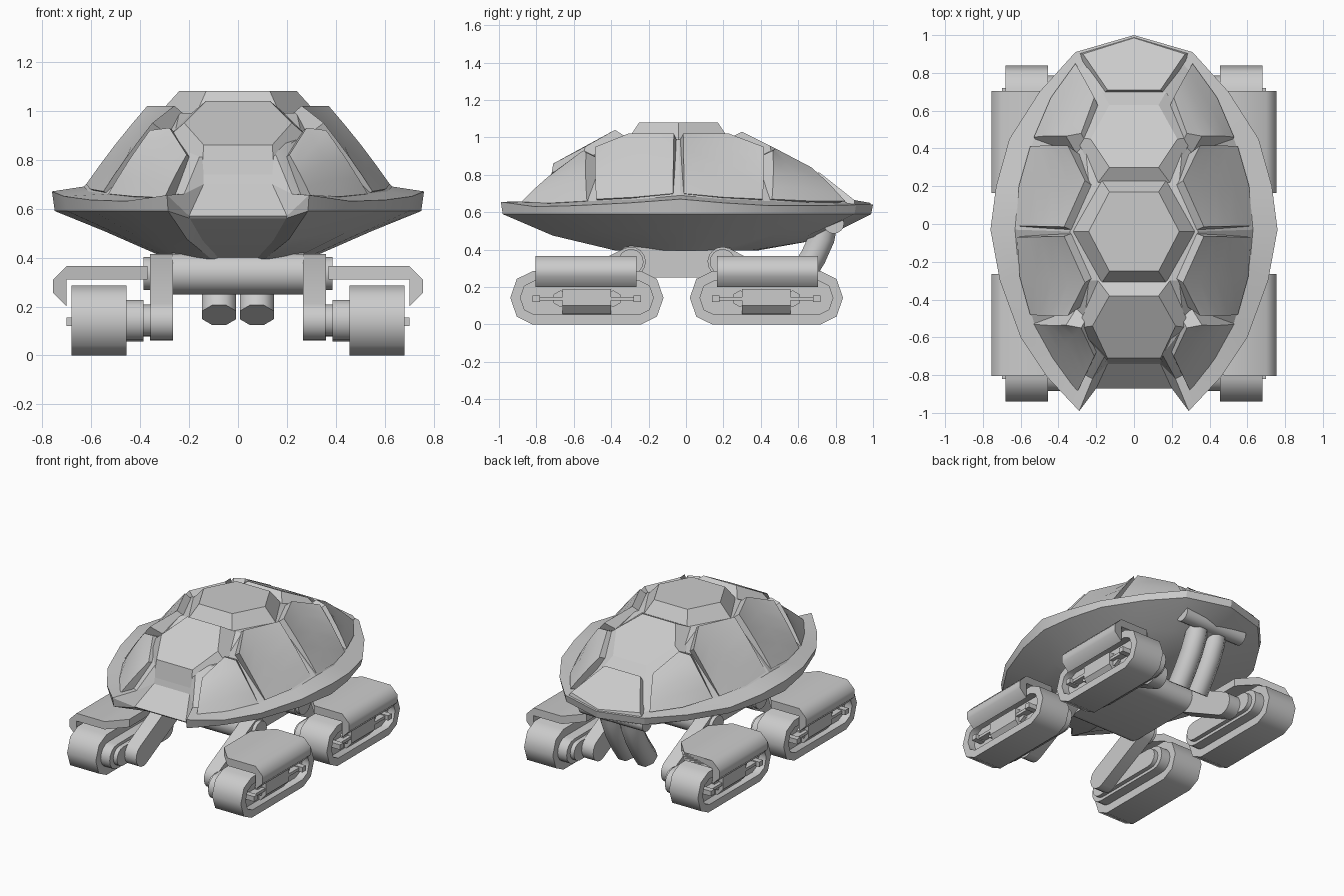
import bpy, bmesh, math
from mathutils import Vector

if "Cube" in bpy.data.objects:
    bpy.data.objects.remove(bpy.data.objects["Cube"])

grey = bpy.data.materials.new("light_grey")
grey.diffuse_color = (0.6, 0.6, 0.6, 1)
grey.use_nodes = True
grey.node_tree.nodes["Principled BSDF"].inputs["Base Color"].default_value = grey.diffuse_color
CY = -0.05  # front/back symmetry line of the running gear


def finish(name, verts, faces, angle=30):
    bm = bmesh.new()
    vs = [bm.verts.new(v) for v in verts]
    for f in faces:
        bm.faces.new([vs[i] for i in f])
    bmesh.ops.remove_doubles(bm, verts=bm.verts, dist=0.0005)
    bmesh.ops.recalc_face_normals(bm, faces=bm.faces)
    me = bpy.data.meshes.new(name)
    bm.to_mesh(me)
    bm.free()
    ob = bpy.data.objects.new(name, me)
    bpy.context.collection.objects.link(ob)
    me.materials.append(grey)
    bpy.ops.object.select_all(action='DESELECT')
    ob.select_set(True)
    bpy.context.view_layer.objects.active = ob
    bpy.ops.object.shade_smooth_by_angle(angle=math.radians(angle))
    return ob


def loft(name, rings, angle=30):
    """Skin closed rings of equal size and cap both ends."""
    n = len(rings[0])
    verts = [p for r in rings for p in r]
    faces = [(k * n + i, k * n + (i + 1) % n, (k + 1) * n + (i + 1) % n, (k + 1) * n + i)
             for k in range(len(rings) - 1) for i in range(n)]
    faces += [tuple(range(n)), tuple(range((len(rings) - 1) * n, len(rings) * n))]
    return finish(name, verts, faces, angle)


def stadium(a, b, r, segs=8, squash=1.0):
    """Outline in (y, z) around two centres; a may equal b for a circle."""
    t = math.atan2(b[1] - a[1], b[0] - a[0])
    pts = []
    for c, t0 in ((b, t - math.pi / 2), (a, t + math.pi / 2)):
        for i in range(segs + 1):
            q = t0 + math.pi * i / segs
            pts.append((c[0] + r * squash * math.cos(q), c[1] + r * math.sin(q)))
    if a == b:
        pts = pts[:segs] + pts[segs + 1:-1]
    return pts


def across(name, sections, sx=1, sy=1, angle=30):
    """Loft (x, outline) sections sideways; y is measured from CY."""
    return loft(name, [[(sx * x, CY + sy * y, z) for y, z in o] for x, o in sections], angle)


def box(y0, y1, z0, z1):
    return [(y0, z0), (y1, z0), (y1, z1), (y0, z1)]


def mirrored(half):
    """Front-to-back half outline joined with its mirror image."""
    return half + [(-x, y, z) for x, y, z in reversed(half) if abs(x) > 1e-6]


# Shell body: belly, rim, dome foot and shoulder rings
outline = [(0.2, -0.87), (0.29, -0.99), (0.46, -0.81), (0.60, -0.6), (0.71, -0.3), (0.76, -0.03),
           (0.73, 0.2), (0.66, 0.45), (0.5, 0.7), (0.31, 0.91), (0, 1.0)]
foot = [(0.14, -0.74, 0.70), (0.22, -0.82, 0.66), (0.40, -0.72, 0.65), (0.53, -0.52, 0.66),
        (0.61, -0.25, 0.67), (0.63, -0.03, 0.69), (0.61, 0.2, 0.67), (0.53, 0.45, 0.66),
        (0.41, 0.68, 0.65), (0.24, 0.87, 0.65), (0, 0.92, 0.65)]
shoulder = [(0.14, -0.71, 0.82), (0.15, -0.69, 0.83), (0.24, -0.58, 0.88), (0.26, -0.5, 0.90),
            (0.24, -0.3, 0.99), (0.34, -0.04, 0.99), (0.24, 0.22, 0.99), (0.26, 0.45, 0.91),
            (0.24, 0.55, 0.87), (0.15, 0.69, 0.79), (0, 0.69, 0.79)]
rim_z = [0.57, 0.655, 0.63, 0.635, 0.65, 0.67, 0.65, 0.635, 0.635, 0.64, 0.64]
rim_top = [(x, y, z) for (x, y), z in zip(outline, rim_z)]
rim_low = [(x * 0.985, y * 0.99, 0.56 if i == 0 else 0.59) for i, (x, y) in enumerate(outline)]
belly_mid = [(x * 0.72, y * 0.72, 0.455 + 0.07 * x) for x, y in outline]
belly_low = [(x * 0.38, y * 0.38, 0.395) for x, y in outline]
halves = [belly_low, belly_mid, rim_low, rim_top, foot, shoulder]
rings = [mirrored(h) for h in halves]
n = len(rings[0])
verts = [p for r in rings for p in r]
faces = [(k * n + i, k * n + (i + 1) % n, (k + 1) * n + (i + 1) % n, (k + 1) * n + i)
         for k in range(5) for i in range(n)]
for base in (0, 5 * n):
    for i in range(9):
        faces.append((base + i, base + i + 1, base + n - 2 - i, base + n - 1 - i))
    faces.append((base + 9, base + 10, base + 11))
finish("shell_body", verts, faces, 20)

# Raised hexagonal plates along the spine
for name, top, low in (
    ("centre_plate", [(0.13, -0.25, 1.08), (0.24, -0.04, 1.08), (0.13, 0.17, 1.08)],
     [(0.17, -0.31, 0.99), (0.34, -0.04, 0.97), (0.17, 0.23, 0.99)]),
    ("back_plate", [(0.13, 0.30, 1.03), (0.23, 0.45, 0.955), (0.13, 0.63, 0.86)],
     [(0.19, 0.22, 0.99), (0.31, 0.46, 0.89), (0.17, 0.70, 0.78)]),
    ("front_plate", [(0.13, -0.38, 1.04), (0.22, -0.54, 0.95), (0.14, -0.71, 0.86)],
     [(0.19, -0.30, 0.99), (0.30, -0.55, 0.88), (0.15, -0.735, 0.71)]),
):
    loft(name, [mirrored(top), mirrored(low)], 10)
loft("tail_plate", [mirrored([(0.14, 0.71, 0.815), (0.27, 0.90, 0.665), (0, 0.985, 0.65)]),
                    mirrored([(0.16, 0.69, 0.76), (0.30, 0.905, 0.62), (0, 0.995, 0.62)])], 10)


def scute(name, inner, outer, sx):
    """Side panel with sloping edges."""
    rows, cols = 5, len(inner)
    core = Vector((0, CY, 0.55))
    grid = []
    for r in range(rows):
        t = r / (rows - 1)
        for a, b in zip(inner, outer):
            p = Vector(a).lerp(Vector(b), t)
            grid.append(p + (p - core).normalized() * 0.006 * math.sin(math.pi * t))
    faces = [(r * cols + c, r * cols + c + 1, (r + 1) * cols + c + 1, (r + 1) * cols + c)
             for r in range(rows - 1) for c in range(cols - 1)]
    border = list(range(cols)) + [r * cols + cols - 1 for r in range(1, rows)]
    border += [(rows - 1) * cols + c for c in range(cols - 2, -1, -1)]
    border += [r * cols for r in range(rows - 2, 0, -1)]
    mid = sum(grid, Vector()) / len(grid)
    skirt = [(mid + (grid[i] - mid) * 1.12).lerp(core, 0.15) for i in border]
    m, k = len(grid), len(border)
    for i in range(k):
        j = (i + 1) % k
        faces.append((border[i], border[j], m + j, m + i))
    faces.append(tuple(range(m, m + k)))
    finish(name, [(sx * p.x, p.y, p.z) for p in grid + skirt], faces, 25)


for sx, side in ((1, "right"), (-1, "left")):
    scute("middle_back_scute_" + side,
          [(0.37, -0.015, 1.02), (0.26, 0.23, 1.02), (0.35, 0.415, 0.95)],
          [(0.62, -0.01, 0.70), (0.61, 0.2, 0.68), (0.55, 0.41, 0.67)], sx)
    scute("middle_front_scute_" + side,
          [(0.37, -0.065, 1.02), (0.26, -0.31, 1.02), (0.35, -0.485, 0.95)],
          [(0.62, -0.07, 0.70), (0.605, -0.28, 0.68), (0.55, -0.48, 0.67)], sx)
    scute("back_corner_scute_" + side,
          [(0.36, 0.465, 0.93), (0.28, 0.48, 0.94), (0.21, 0.67, 0.84)],
          [(0.53, 0.46, 0.67), (0.44, 0.67, 0.66), (0.31, 0.85, 0.66)], sx)
    scute("front_corner_scute_" + side,
          [(0.36, -0.535, 0.92), (0.28, -0.55, 0.93), (0.21, -0.70, 0.82)],
          [(0.53, -0.53, 0.66), (0.43, -0.71, 0.65), (0.30, -0.89, 0.645)], sx)

# Round-ended hull under the shell
hull = stadium((-0.245, 0.335), (0.245, 0.335), 0.085)
across("hull", [(-0.27, hull), (0.27, hull)])

for sx, side in ((1, "right"), (-1, "left")):
    for sy, end in ((1, "back"), (-1, "front")):
        tag = "_%s_%s" % (end, side)
        piv, low, mid = (0.245, 0.335), (0.63, 0.14), 0.48

        def part(name, sections, angle=30):
            return across(name + tag, sections, sx, sy, angle)

        # Axle and swinging leg
        axle, cap = stadium(piv, piv, 0.06), stadium(piv, piv, 0.068)
        part("axle", [(0.25, axle), (0.365, axle)])
        part("axle_cap", [(0.355, cap), (0.385, cap)])
        leg = stadium(piv, low, 0.08)
        part("leg", [(0.265, leg), (0.36, leg)])

        # Track mount and track with recessed outer side
        def loop(half, r, segs=8, squash=1.0):
            return stadium((mid - half, 0.1425), (mid + half, 0.1425), r, segs, squash)
        part("track_spacer", [(0.355, loop(0.25, 0.065)), (0.39, loop(0.25, 0.065))])
        part("track_mount", [(0.385, loop(0.27, 0.085)), (0.455, loop(0.27, 0.085))])
        full, inset = loop(0.29, 0.1425, 4, 0.84), loop(0.28, 0.09, 4, 0.84)
        part("track", [(0.455, full), (0.68, full), (0.68, inset), (0.625, inset)], 50)

        # Suspension inside the track
        y0, y1 = mid - 0.13, mid + 0.13
        part("suspension_block", [(0.61, box(y0, y1, 0.055, 0.19)), (0.64, box(y0, y1, 0.055, 0.19)),
                                  (0.68, box(y0, y1, 0.10, 0.19))])
        b = box(mid - 0.28, mid + 0.28, 0.128, 0.148)
        part("suspension_bar", [(0.61, b), (0.675, b)])
        for i, d in enumerate((-0.27, 0.27)):
            b = box(mid + d - 0.02, mid + d + 0.02, 0.12, 0.155)
            part("pin_%d" % i, [(0.61, b), (0.70, b)])
            c = (mid + d * 0.52, 0.1375)
            b = stadium(c, c, 0.045, 3)
            part("wheel_%d" % i, [(0.61, b), (0.65, b)])

        # Folded fender with clipped inner corners
        prof = [(0.37, 0.365), (0.48, 0.365), (0.70, 0.365), (0.755, 0.31), (0.755, 0.255),
                (0.70, 0.20), (0.70, 0.31), (0.48, 0.31), (0.37, 0.31)]
        loft("fender" + tag, [[(sx * x, CY + sy * (y + (0.12 * k if x < 0.4 else 0)), z)
                               for x, z in prof] for y, k in ((0.215, 1), (0.755, -1))], 50)

# Tail bar and its two bent pipes
bar = stadium((0.84, 0.54), (0.84, 0.54), 0.055)
across("tail_bar", [(-0.25, bar), (0.25, bar)])
path = [(0.745, 0.56), (0.725, 0.46), (0.68, 0.36), (0.615, 0.255), (0.55, 0.165)]
for sx, side in ((1, "right"), (-1, "left")):
    rings = []
    for i, (y, z) in enumerate(path):
        a, b = path[max(i - 1, 0)], path[min(i + 1, len(path) - 1)]
        d = Vector((0, b[0] - a[0], b[1] - a[1])).normalized()
        u = d.cross(Vector((1, 0, 0)))
        rings.append([Vector((sx * 0.077, y, z)) + 0.075 * (Vector((1, 0, 0)) * math.cos(q) + u * math.sin(q))
                      for q in (k * math.pi / 4 + math.pi / 8 for k in range(8))])
    loft("tail_pipe_" + side, rings, 50)
